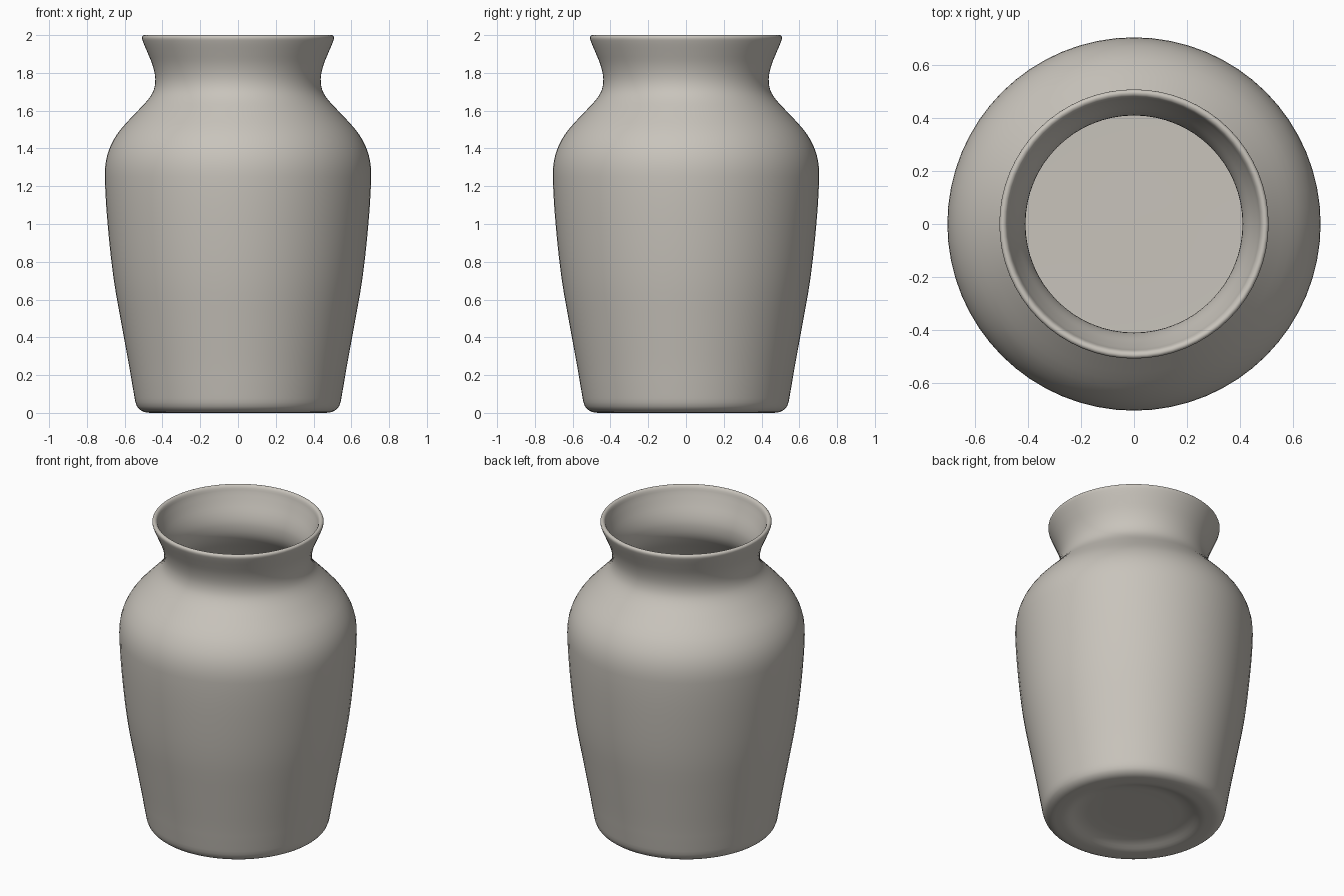
import bpy
import bmesh
import math
from mathutils import Vector

old = bpy.data.objects.get("Cube")
if old:
    bpy.data.objects.remove(old, do_unlink=True)

# Warm grey glazed clay
clay = bpy.data.materials.new("warm_grey_clay")
clay.use_nodes = True
colour = (0.58, 0.55, 0.50, 1)
clay.diffuse_color = colour
clay.node_tree.nodes["Principled BSDF"].inputs["Base Color"].default_value = colour

# Half section as (radius, height): underside, outer wall, lip, inner wall, floor
SECTION = [
    (0, .035), (.28, .035), (.34, .025), (.40, .003), (.45, 0), (.50, .006),
    (.535, .035), (.551, .1), (.573, .23), (.615, .46), (.66, .72),
    (.692, 1.02), (.705, 1.25), (.698, 1.34), (.672, 1.42), (.622, 1.5),
    (.53, 1.6), (.475, 1.66), (.446, 1.71), (.438, 1.77), (.452, 1.84),
    (.48, 1.91), (.505, 1.97), (.508, 1.99), (.497, 2), (.482, 1.992),
    (.472, 1.96), (.45, 1.9), (.422, 1.83), (.41, 1.77), (.418, 1.7),
    (.45, 1.64), (.51, 1.575), (.6, 1.475), (.65, 1.39), (.674, 1.26),
    (.662, 1.02), (.63, .72), (.585, .46), (.543, .23), (.52, .12),
    (.48, .07), (.4, .06), (0, .06),
]


def smooth_section(points, steps):
    """Pass a rounded curve through the section points."""
    pts = [Vector((r, 0, z)) for r, z in points]
    out = []
    for i in range(len(pts) - 1):
        a, b = pts[i], pts[i + 1]
        before = pts[max(i - 1, 0)]
        after = pts[min(i + 2, len(pts) - 1)]
        span = (b - a).length

        # Limit tangents so unequal spacing cannot overshoot
        def tangent(p, q):
            d = q - p
            return d.normalized() * min(span, d.length)
        ta, tb = tangent(before, b), tangent(a, after)
        for s in range(steps):
            t = s / steps
            h = t * t * (3 - 2 * t)
            out.append(a.lerp(b, h) + ta * t * (1 - t) ** 2 - tb * t * t * (1 - t))
    out.append(pts[-1])
    return out


# Turn the section into a vase
bm = bmesh.new()
verts = [bm.verts.new(p) for p in smooth_section(SECTION, 3)]
edges = [bm.edges.new(pair) for pair in zip(verts, verts[1:])]
bmesh.ops.spin(bm, geom=verts + edges, cent=(0, 0, 0), axis=(0, 0, 1),
               angle=math.tau, steps=64, use_duplicate=False)
bmesh.ops.remove_doubles(bm, verts=bm.verts, dist=0.0005)
bmesh.ops.recalc_face_normals(bm, faces=bm.faces)
for face in bm.faces:
    face.smooth = True

mesh = bpy.data.meshes.new("vase")
bm.to_mesh(mesh)
bm.free()
mesh.materials.append(clay)
vase = bpy.data.objects.new("vase", mesh)
bpy.context.collection.objects.link(vase)
